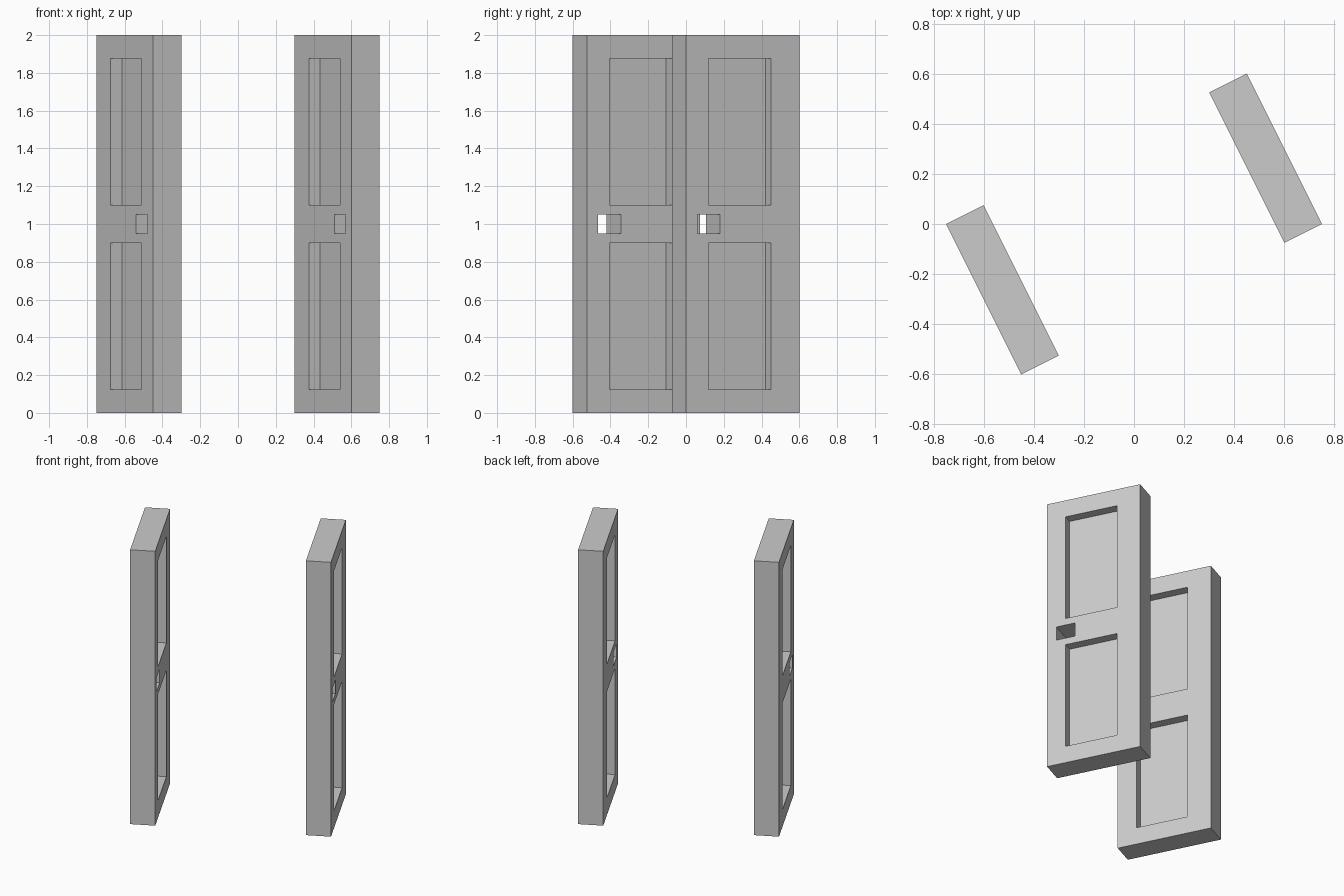
import bpy, bmesh, math
from mathutils import Matrix, Vector

if "Cube" in bpy.data.objects:
    bpy.data.objects.remove(bpy.data.objects["Cube"])

L = math.hypot(0.3, 0.6)      # door width
T = math.hypot(0.15, 0.075)   # door thickness
H = 2.0
ANGLE = math.atan2(-0.6, 0.3)


def add_box(bm, lo, hi):
    lo, hi = Vector(lo), Vector(hi)
    bmesh.ops.create_cube(bm, size=1, matrix=Matrix.Translation((lo + hi) / 2)
                          @ Matrix.Diagonal((*(hi - lo), 1)))


def boxes(name, spans):
    # spans are given as fractions of width and thickness, and absolute heights
    bm = bmesh.new()
    for (x0, x1), (y0, y1), (z0, z1) in spans:
        add_box(bm, ((x0 - .5) * L, (y0 - .5) * T, z0), ((x1 - .5) * L, (y1 - .5) * T, z1))
    mesh = bpy.data.meshes.new(name)
    bm.to_mesh(mesh)
    bm.free()
    obj = bpy.data.objects.new(name, mesh)
    bpy.context.collection.objects.link(obj)
    return obj


# Door slab
left = boxes("left_door", [((0, 1), (0, 1), (0, H))])

# Recessed panels on both faces, plus the handle hole right through
cuts = [((.25, .8), y, z) for y in ((-.5, .4), (.6, 1.5))
        for z in ((.125, .9), (1.1, 1.875))]
cuts.append(((.7, .9), (-.5, 1.5), (.95, 1.05)))
cutter = boxes("panel_cutter", cuts)
cutter.hide_render = True

mod = left.modifiers.new("panels", 'BOOLEAN')
mod.operation = 'DIFFERENCE'
mod.solver = 'EXACT'
mod.object = cutter
bpy.context.view_layer.objects.active = left
left.select_set(True)
bpy.ops.object.modifier_apply(modifier=mod.name)
bpy.data.objects.remove(cutter)

# Second door, parallel to the first
right = left.copy()
right.name = "right_door"
bpy.context.collection.objects.link(right)

for door, side in ((left, -1), (right, 1)):
    door.location = (side * 0.525, side * 0.2625, 0)
    door.rotation_euler.z = ANGLE
